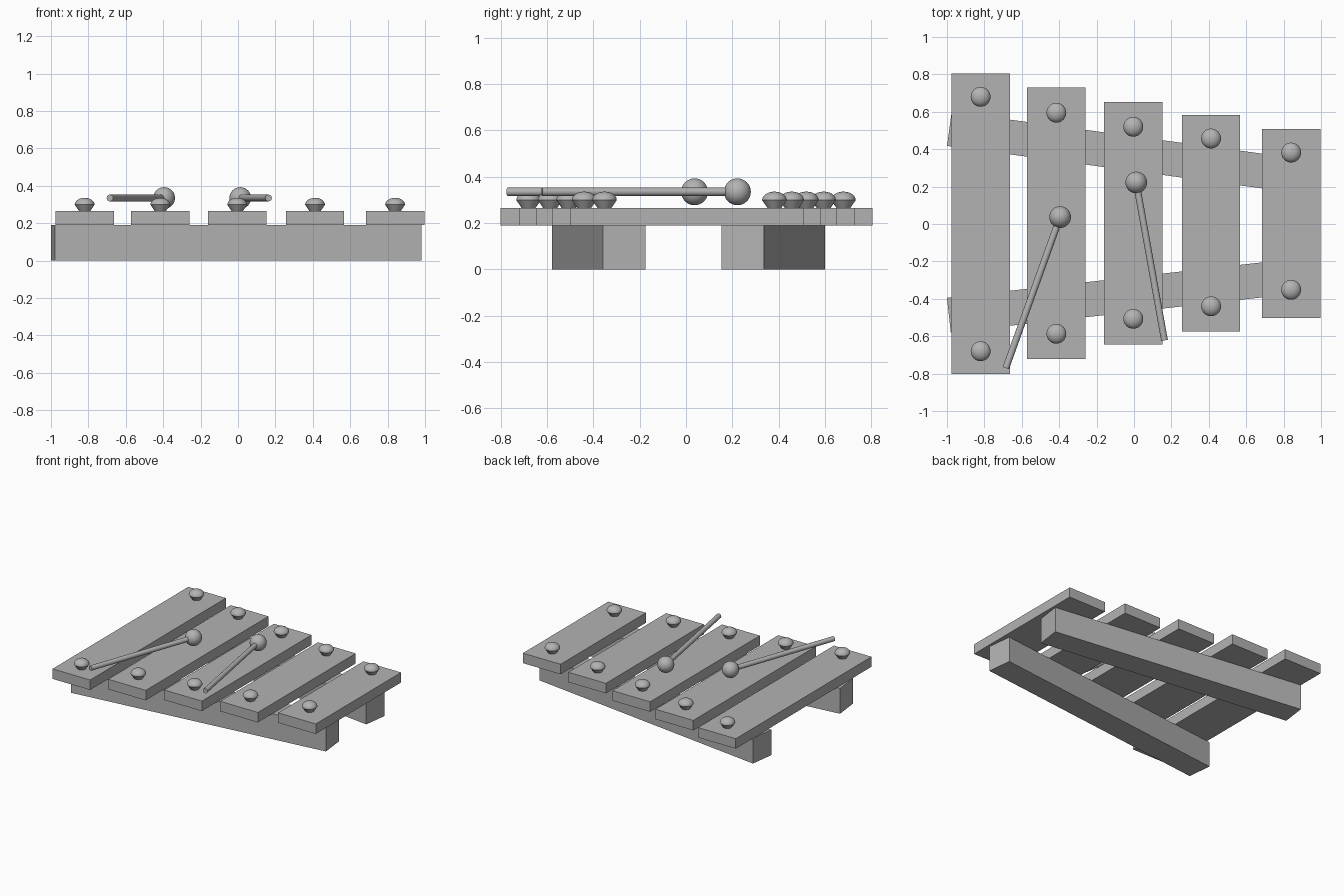
import bpy, bmesh, math
from mathutils import Vector, Matrix

cube = bpy.data.objects.get("Cube")
if cube:
    bpy.data.objects.remove(cube, do_unlink=True)

grey = bpy.data.materials.new("plain grey")
grey.use_nodes = True
COLOUR = (0.45, 0.45, 0.45, 1)
grey.diffuse_color = COLOUR
grey.node_tree.nodes["Principled BSDF"].inputs["Base Color"].default_value = COLOUR


def finish(name, bm, smooth=False):
    bmesh.ops.recalc_face_normals(bm, faces=bm.faces)
    mesh = bpy.data.meshes.new(name)
    bm.to_mesh(mesh)
    bm.free()
    mesh.materials.append(grey)
    obj = bpy.data.objects.new(name, mesh)
    bpy.context.collection.objects.link(obj)
    if smooth:
        bpy.ops.object.select_all(action='DESELECT')
        obj.select_set(True)
        bpy.context.view_layer.objects.active = obj
        bpy.ops.object.shade_smooth_by_angle(angle=math.radians(40))
    return obj


def box(name, centre, size, turn=0.0):
    bm = bmesh.new()
    place = (Matrix.Translation(centre) @ Matrix.Rotation(turn, 4, 'Z')
             @ Matrix.Diagonal((*size, 1)))
    bmesh.ops.create_cube(bm, size=1, matrix=place)
    return finish(name, bm)


def lathe(name, profile, centre, steps=32):
    bm = bmesh.new()
    verts = [bm.verts.new((r, 0, z)) for r, z in profile]
    edges = [bm.edges.new(pair) for pair in zip(verts, verts[1:])]
    bmesh.ops.spin(bm, geom=verts + edges, cent=(0, 0, 0), axis=(0, 0, 1),
                   angle=math.tau, steps=steps)
    bmesh.ops.remove_doubles(bm, verts=bm.verts, dist=0.0005)
    bmesh.ops.translate(bm, verts=bm.verts, vec=centre)
    return finish(name, bm, True)


# Two support beams converging towards the short bars
BEAM_TOP, BAR_TOP = 0.19, 0.265
box("front_beam", (-0.01, -0.377, BEAM_TOP / 2), (1.972, 0.186, BEAM_TOP), 0.112)
box("back_beam", (-0.01, 0.377, BEAM_TOP / 2), (1.972, 0.184, BEAM_TOP), -0.134)

# Domed peg with an undercut base
peg_profile = [(0, -0.003), (0.028, -0.003), (0.053, 0.034)]
peg_profile += [(0.053 * math.cos(a), 0.034 + 0.037 * math.sin(a))
                for a in (math.radians(15 * i) for i in range(1, 6))]
peg_profile.append((0, 0.071))

# Bars: centre x, back y, front y, back peg y, front peg y
bars = [(-0.82, 0.805, -0.802, 0.68, -0.68),
        (-0.415, 0.73, -0.722, 0.595, -0.587),
        (-0.004, 0.653, -0.645, 0.52, -0.507),
        (0.412, 0.582, -0.576, 0.457, -0.44),
        (0.84, 0.508, -0.502, 0.382, -0.352)]
for i, (x, back, front, peg_back, peg_front) in enumerate(bars, 1):
    box(f"bar_{i}", (x, (back + front) / 2, (BEAM_TOP + BAR_TOP) / 2),
        (0.312, back - front, BAR_TOP - BEAM_TOP))
    lathe(f"back_peg_{i}", peg_profile, (x, peg_back, BAR_TOP))
    lathe(f"front_peg_{i}", peg_profile, (x, peg_front, BAR_TOP))


# Mallets lying flat above the bars
def mallet(name, head, tip):
    head, tip = Vector((*head, 0.335)), Vector((*tip, 0.335))
    bm = bmesh.new()
    bmesh.ops.create_uvsphere(bm, u_segments=32, v_segments=16, radius=0.058,
                              matrix=Matrix.Translation(head))
    finish(name + "_head", bm, True)
    axis = tip - head
    turn = axis.to_track_quat('Z', 'Y').to_matrix().to_4x4()
    bm = bmesh.new()
    bmesh.ops.create_cone(bm, cap_ends=True, segments=20, radius1=0.018,
                          radius2=0.018, depth=axis.length,
                          matrix=Matrix.Translation((head + tip) / 2) @ turn)
    finish(name + "_stick", bm, True)


mallet("left_mallet", (0.012, 0.222), (0.163, -0.622))
mallet("right_mallet", (-0.395, 0.037), (-0.685, -0.77))
